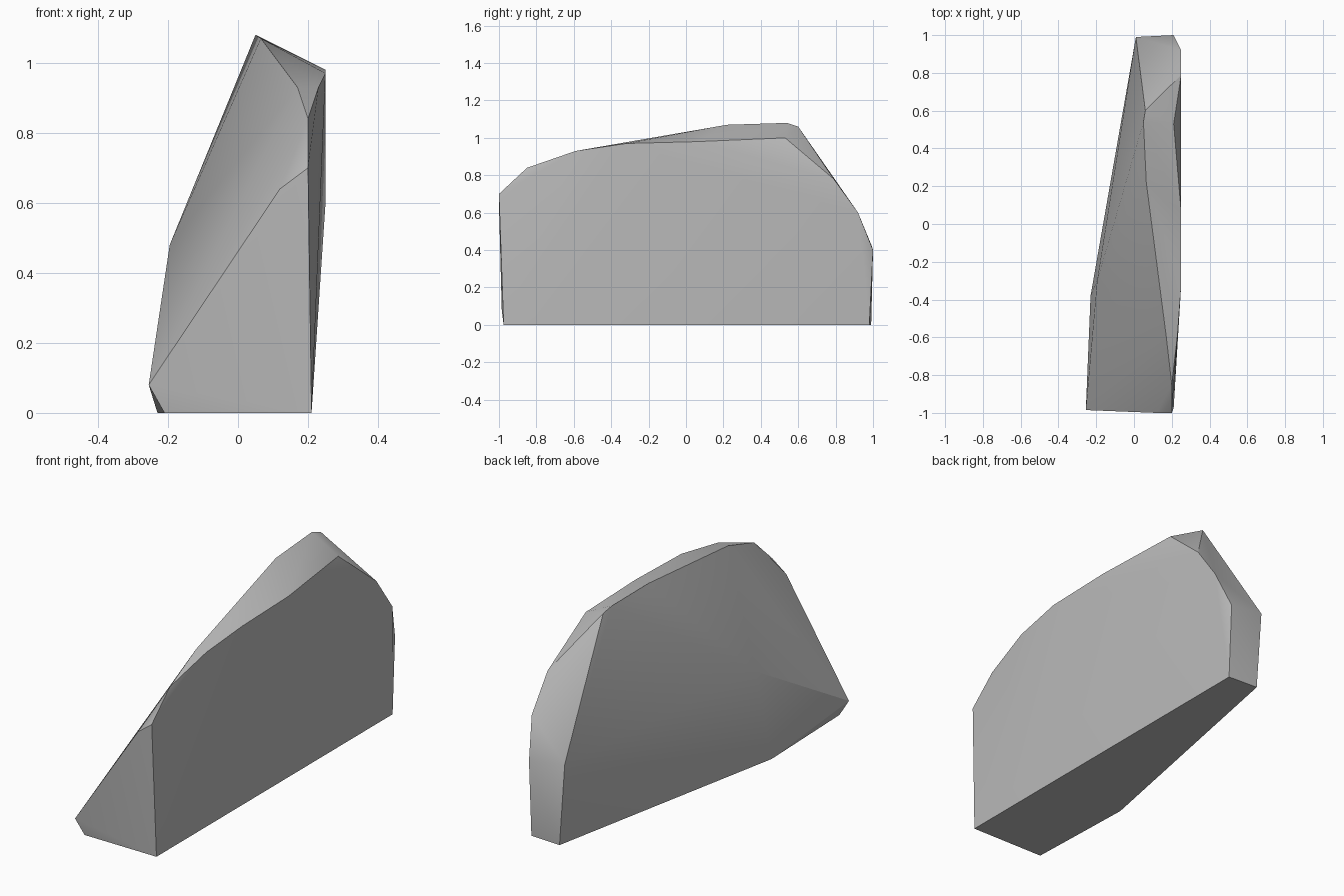
import bpy
import bmesh
import math
from mathutils import Vector

default_cube = bpy.data.objects.get("Cube")
if default_cube:
    bpy.data.objects.remove(default_cube, do_unlink=True)


def make_material(name, colour):
    """One flat colour for the viewport and for renders."""
    material = bpy.data.materials.new(name)
    material.use_nodes = True
    material.diffuse_color = colour
    shader = material.node_tree.nodes["Principled BSDF"]
    shader.inputs["Base Color"].default_value = colour
    shader.inputs["Roughness"].default_value = 0.9
    return material


def make_hull(name, corner_groups, material):
    """Wrap a convex stone surface around groups of corner points."""
    mesh = bpy.data.meshes.new(name)
    bm = bmesh.new()
    for group in corner_groups:
        for corner in group:
            bm.verts.new(Vector(corner))
    result = bmesh.ops.convex_hull(bm, input=list(bm.verts))
    unused = {v for v in result["geom_interior"] + result["geom_unused"]
              if isinstance(v, bmesh.types.BMVert)}
    bmesh.ops.delete(bm, geom=list(unused), context="VERTS")
    # Merge coplanar triangles into clean facets
    bmesh.ops.dissolve_limit(bm, angle_limit=math.radians(1),
                             verts=list(bm.verts), edges=list(bm.edges))
    bmesh.ops.recalc_face_normals(bm, faces=list(bm.faces))
    bm.to_mesh(mesh)
    bm.free()
    mesh.materials.append(material)
    stone = bpy.data.objects.new(name, mesh)
    bpy.context.collection.objects.link(stone)
    return stone


# Flat footprint on the ground
footprint = [(.21, -.975, 0), (.21, .98, 0), (.04, .99, 0),
             (-.23, -.38, 0), (-.21, -.97, 0)]

# Rim of the broad upright face, from the front round to the back
broad_rim = [(.2, -1, .7), (.2, -.85, .84), (.23, -.59, .93),
             (.25, -.32, .97), (.25, .06, .98), (.21, .53, 1),
             (.25, .79, .78), (.25, .92, .6), (.21, 1, .4)]

# Crest along the top, then down the back edge
crest = [(.12, -1, .64), (.17, -.59, .93), (.065, .22, 1.07),
         (.05, .54, 1.08), (.06, .6, 1.06), (.01, .99, .43)]

# Bulge and front corner of the sloping face
slope = [(-.195, -.3, .48), (-.255, -.985, .08)]

stone_grey = make_material("stone grey", (.5, .5, .5, 1))
rock = make_hull("rock_slab", [footprint, broad_rim, crest, slope], stone_grey)

# Soft facets with crisp main edges
bpy.ops.object.select_all(action="DESELECT")
rock.select_set(True)
bpy.context.view_layer.objects.active = rock
bpy.ops.object.shade_smooth_by_angle(angle=math.radians(30))
